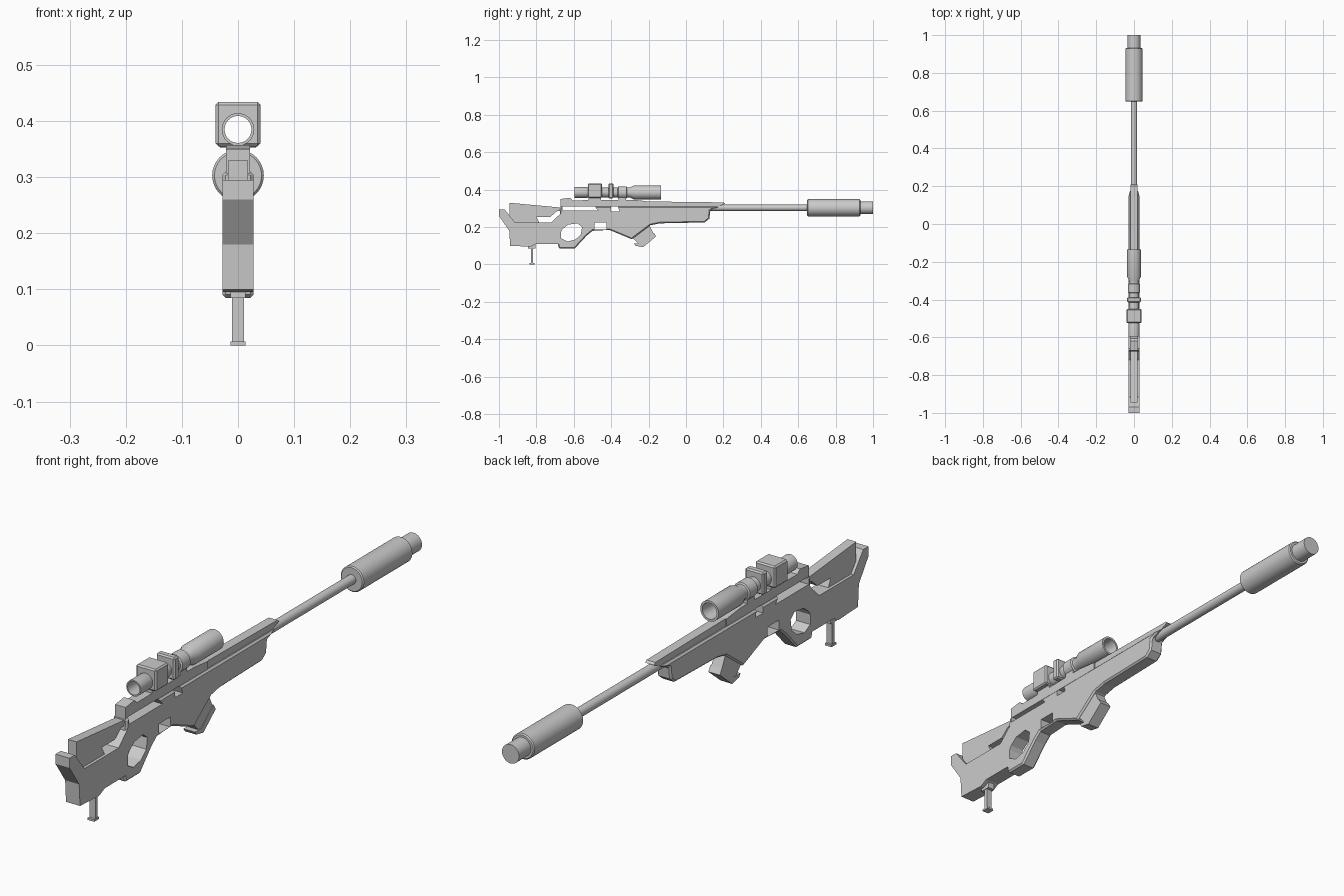
import bpy, bmesh, math

if "Cube" in bpy.data.objects:
    bpy.data.objects.remove(bpy.data.objects["Cube"])

gunmetal = bpy.data.materials.new("plain_grey")
gunmetal.diffuse_color = (0.6, 0.6, 0.6, 1)
gunmetal.use_nodes = True
gunmetal.node_tree.nodes["Principled BSDF"].inputs["Base Color"].default_value = gunmetal.diffuse_color


def finish(name, bm):
    bmesh.ops.recalc_face_normals(bm, faces=bm.faces)
    me = bpy.data.meshes.new(name)
    bm.to_mesh(me)
    bm.free()
    me.materials.append(gunmetal)
    ob = bpy.data.objects.new(name, me)
    bpy.context.collection.objects.link(ob)
    return ob


def bake(ob):
    dg = bpy.context.evaluated_depsgraph_get()
    me = bpy.data.meshes.new_from_object(ob.evaluated_get(dg))
    ob.modifiers.clear()
    ob.data = me


def prism(name, pts, half, bevel=0):
    """Side profile (y, z) extruded across x."""
    bm = bmesh.new()
    a = [bm.verts.new((-half, y, z)) for y, z in pts]
    b = [bm.verts.new((half, y, z)) for y, z in pts]
    n = len(pts)
    bm.faces.new(a)
    bm.faces.new(b[::-1])
    for i in range(n):
        j = (i + 1) % n
        bm.faces.new((a[i], a[j], b[j], b[i]))
    ob = finish(name, bm)
    if bevel:
        m = ob.modifiers.new("chamfer", 'BEVEL')
        m.width, m.segments, m.angle_limit = bevel, 1, math.radians(60)
        bake(ob)
    return ob


def box(name, half, y0, y1, z0, z1, bevel=0):
    return prism(name, [(y0, z0), (y1, z0), (y1, z1), (y0, z1)], half, bevel)


def lathe(name, prof, z, closed=False, sides=32):
    """Profile (y, radius) turned about the y direction at height z."""
    bm = bmesh.new()
    rings = []
    for y, r in prof:
        rings.append([bm.verts.new((r * math.cos(2 * math.pi * k / sides), y,
                                    z + r * math.sin(2 * math.pi * k / sides)))
                      for k in range(sides)])
    if closed:
        rings.append(rings[0])
    else:
        bm.faces.new(rings[0])
        bm.faces.new(rings[-1])
    for p, q in zip(rings, rings[1:]):
        for k in range(sides):
            j = (k + 1) % sides
            bm.faces.new((p[k], p[j], q[j], q[k]))
    ob = finish(name, bm)
    bpy.context.view_layer.objects.active = ob
    ob.select_set(True)
    bpy.ops.object.shade_smooth_by_angle(angle=math.radians(35))
    ob.select_set(False)
    return ob


def cut(targets, cutters):
    for t in targets:
        for c in cutters:
            m = t.modifiers.new("cut", 'BOOLEAN')
            m.operation, m.solver, m.object = 'DIFFERENCE', 'EXACT', c
        bake(t)
    for c in cutters:
        bpy.data.objects.remove(c)


# stock and raised cheek piece
prism("stock", [(-1, .295), (-.97, .295), (-.915, .225), (-.72, .225), (-.668, .275),
                (-.668, .11), (-.8, .11), (-.83, .095), (-.94, .1), (-.945, .18), (-1, .26)], .028)
prism("cheek_piece", [(-.945, .33), (-.675, .305), (-.665, .285), (-.69, .285), (-.725, .255),
                      (-.8, .255), (-.785, .224), (-.93, .224), (-.945, .26)], .0175)

# receiver with handguard and grip
body = prism("receiver", [(-.672, .31), (.18, .31), (.13, .29), (.125, .245), (.10, .225),
                          (-.14, .22), (-.19, .21), (-.29, .135), (-.41, .185), (-.5, .18),
                          (-.53, .155), (-.595, .085), (-.68, .085), (-.685, .11)], .028, .006)
rail = prism("upper_receiver", [(-.67, .295), (-.67, .35), (-.62, .357), (-.605, .343),
                                (-.28, .346), (-.2, .337), (-.2, .295)], .021)
prism("handguard_top", [(-.201, .295), (-.201, .337), (.2, .332), (.208, .325), (.15, .3)], .0175)

# through openings: thumb hole, trigger opening, side slot, ejection window
cut([body, rail], [
    prism("thumb_cut", [(-.66, .19), (-.63, .213), (-.58, .22), (-.556, .2), (-.562, .16),
                        (-.592, .133), (-.635, .123), (-.668, .14), (-.674, .165)], .1),
    box("trigger_cut", .1, -.49, -.425, .188, .224),
    prism("slot_cut", [(-.66, .288), (-.47, .288), (-.488, .311), (-.66, .311)], .1),
    prism("window_cut", [(-.4, .284), (-.355, .284), (-.365, .311), (-.4, .311)], .1)])

# angled magazine with base plate
prism("magazine", [(-.2, .22), (-.172, .162), (-.25, .105), (-.3, .16)], .021)
prism("magazine_base", [(-.172, .17), (-.16, .15), (-.23, .092), (-.27, .1), (-.278, .112),
                        (-.24, .112)], .023)

# rear monopod
box("monopod_leg", .011, -.829, -.817, .005, .11)
box("monopod_foot", .0135, -.838, -.81, 0, .007)
box("monopod_socket", .0135, -.845, -.805, .085, .11)

# barrel and suppressor
lathe("barrel", [(.05, .017), (.66, .017)], .303)
lathe("suppressor", [(.648, .042), (.652, .046), (.928, .046), (.932, .042),
                     (.932, .034), (1, .034)], .303)

# hollow scope
lathe("scope_tube", [(-.595, .029), (-.53, .029), (-.52, .026), (-.365, .026), (-.362, .033),
                     (-.318, .033), (-.315, .027), (-.30, .027), (-.278, .037), (-.134, .037),
                     (-.134, .029), (-.2, .024), (-.595, .024)], .385, closed=True)
blocks = [box("scope_turret_block", .04, -.525, -.45, .355, .434, .005),
          box("scope_clamp", .037, -.415, -.388, .353, .434, .005)]
cut(blocks, [lathe("bore_cut", [(-.7, .0245), (0, .0245)], .385)])

# scope mounts
for name, y0, y1 in (("rear_mount", -.52, -.455), ("front_mount", -.36, -.32)):
    box(name, .021, y0, y1, .34, .359)
